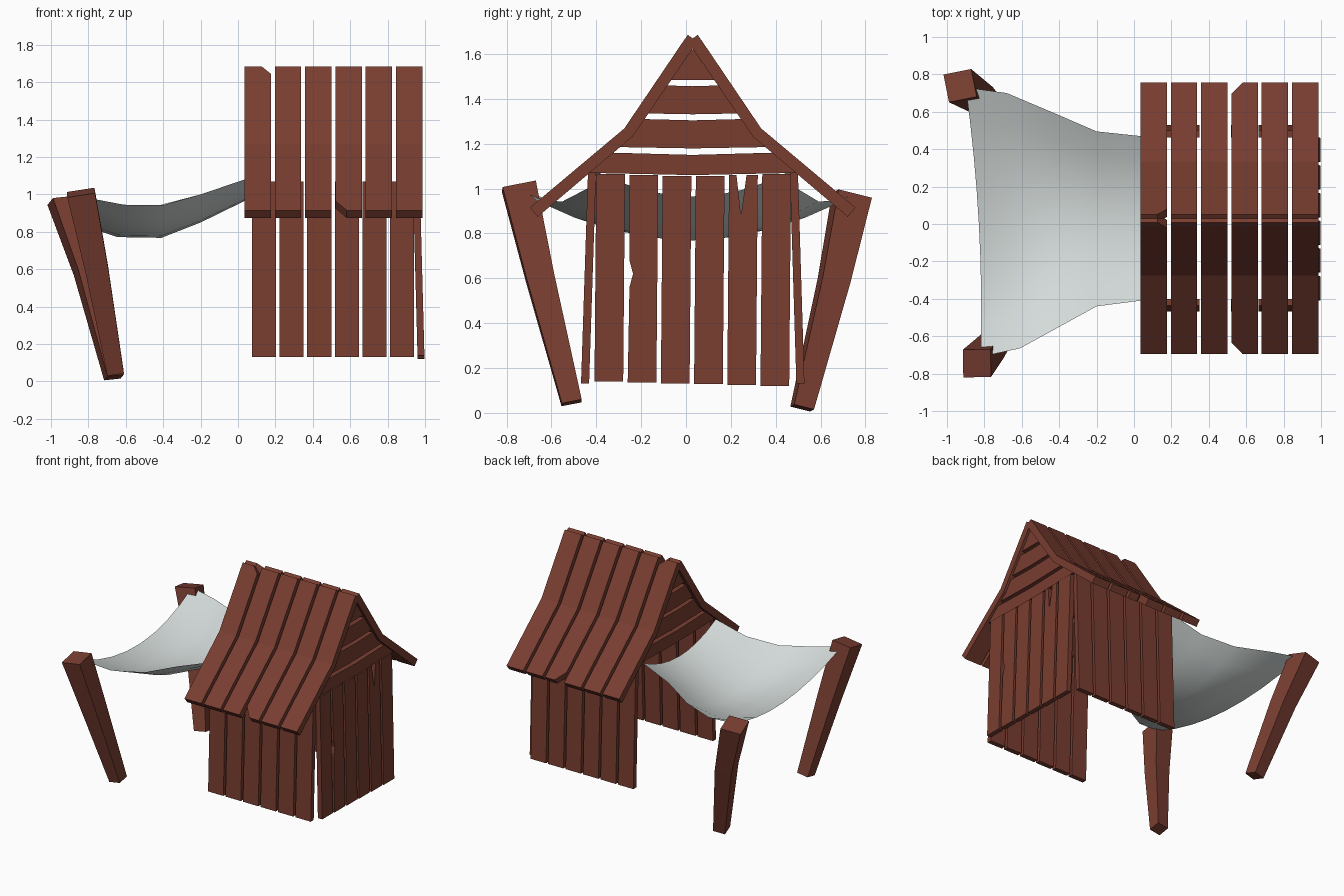
import bpy, bmesh
from mathutils import Vector

if "Cube" in bpy.data.objects:
    bpy.data.objects.remove(bpy.data.objects["Cube"])


def material(name, rgb):
    m = bpy.data.materials.new(name)
    m.diffuse_color = (*rgb, 1)
    m.use_nodes = True
    m.node_tree.nodes["Principled BSDF"].inputs["Base Color"].default_value = m.diffuse_color
    return m


WOOD = material("reddish_brown_wood", (0.19, 0.047, 0.03))
CLOTH = material("pale_grey_cloth", (0.66, 0.71, 0.70))


def finish(bm, name, mat):
    bmesh.ops.recalc_face_normals(bm, faces=bm.faces)
    me = bpy.data.meshes.new(name)
    bm.to_mesh(me)
    bm.free()
    me.materials.append(mat)
    ob = bpy.data.objects.new(name, me)
    bpy.context.collection.objects.link(ob)
    return ob


def loft(bm, rings):
    """Closed solid through rings of equal vertex count."""
    vs = [[bm.verts.new(p) for p in r] for r in rings]
    n = len(vs[0])
    for a, b in zip(vs, vs[1:]):
        for i in range(n):
            j = (i + 1) % n
            bm.faces.new((a[i], a[j], b[j], b[i]))
    bm.faces.new(vs[0])
    bm.faces.new(vs[-1])


def board(bm, outline, place, thick):
    """Flat board: 2D outline placed in space, thickened along a vector."""
    a = [Vector(place(u, v)) for u, v in outline]
    loft(bm, [a, [p + Vector(thick) for p in a]])


CY = 0.03  # house centre line in y

# roof: six bent planks on each slope, some with clipped corners
profile = [  # outer (d, z), inner (d, z), from ridge to eave
    ((0.022, 1.685), (-0.020, 1.655)),
    ((0.050, 1.645), (0.008, 1.612)),
    ((0.305, 1.268), (0.268, 1.232)),
    ((0.665, 0.966), (0.630, 0.926)),
    ((0.726, 0.915), (0.691, 0.874)),
]
for side, name in ((-1, "front"), (1, "back")):
    bm = bmesh.new()
    for k in range(6):
        x0 = 0.035 + k * 0.162
        x1 = x0 + 0.141
        rings = []
        for i, (o, n) in enumerate(profile):
            a = x0 + (0.06 if k == 3 and i == 4 else 0)
            b = x1 - (0.05 if k == 0 and i == 0 else 0)
            rings.append([(a, CY + side * o[0], o[1]), (b, CY + side * o[0], o[1]),
                          (b, CY + side * n[0], n[1]), (a, CY + side * n[0], n[1])])
        loft(bm, rings)
    finish(bm, name + "_roof_planks", WOOD)

# side walls: six upright planks each, leaning slightly outward at the foot
for side, name, top, foot in ((-1, "front", -0.401, -0.432), (1, "back", 0.463, 0.492)):
    bm = bmesh.new()
    for k in range(6):
        x0 = 0.075 + k * 0.1475
        x1 = x0 + 0.129
        outline = [(x0, 0.13), (x1, 0.13), (x1, 1.07), (x0, 1.07)]
        board(bm, outline,
              lambda u, v: (u, foot + (top - foot) * (v - 0.13) / 0.94, v),
              (0, side * 0.036, 0))
    finish(bm, name + "_wall_planks", WOOD)

# right end wall, with a split at the top of one plank and a nick in another
bm = bmesh.new()
for k in range(6):
    y0 = -0.40 + k * 0.148
    y1 = y0 + 0.128
    zb = 0.14 - 0.004 * k
    zt = 1.055 + 0.004 * abs(k - 2.5)
    outline = [(y0 - 0.008, zb), (y1 - 0.008, zb), (y1, zt)]
    if k == 4:
        outline += [(0.27, zt), (0.245, 0.88), (0.225, zt)]
    outline.append((y0, zt))
    if k == 1:
        outline += [(y0, 0.68), (y0 + 0.016, 0.62), (y0, 0.56)]
    board(bm, outline, lambda u, v: (0.96 - 0.025 * (v - 0.13) / 0.93, u, v), (0.037, 0, 0))
finish(bm, "end_wall_planks", WOOD)


# gables: level boards cut to the roof slope
def half_width(z):
    if z > 1.23:
        return max(0.0, (1.625 - z) * 0.27 / 0.39) + 0.012
    return 0.27 + (1.23 - z) * 0.42 / 0.355 + 0.012


rows = [(1.07, 1.16, 0.01), (1.185, 1.31, 0.006), (1.335, 1.46, 0.004), (1.485, 1.62, 0)]
for x, name in ((0.06, "left"), (0.93, "right")):
    bm = bmesh.new()
    for z0, z1, sag in rows:
        zs = [z0, 1.23, z1] if z0 < 1.23 < z1 else [z0, z1]
        right = [(CY + half_width(z), z) for z in zs]
        left = [(CY - half_width(z), z) for z in reversed(zs)]
        outline = right + [(CY, z1 - sag)] + left + [(CY, z0 - sag)]
        board(bm, outline, lambda u, v: (x, u, v), (0.036, 0, 0))
    finish(bm, name + "_gable_boards", WOOD)


# canopy posts: square, tapered to the foot, leaning outward
def post(name, stations, top_tilt, turn):
    bm = bmesh.new()
    rings = []
    for (c, w, tilt) in zip(stations, (0.088, 0.122, 0.148), (top_tilt, top_tilt, top_tilt)):
        ring = []
        for sx, sy in ((-1, -1), (1, -1), (1, 1), (-1, 1)):
            dx, dy = sx * w / 2 - turn * sy * w / 2, sy * w / 2 + turn * sx * w / 2
            ring.append((c[0] + dx, c[1] + dy, c[2] + tilt[0] * dx + tilt[1] * dy))
        rings.append(ring)
    loft(bm, rings)
    finish(bm, name, WOOD)


post("front_post", [(-0.655, -0.51, 0.045), (-0.755, -0.65, 0.6), (-0.84, -0.745, 1.01)],
     (0.15, 0.2), 0.02)
post("back_post", [(-0.663, 0.518, 0.022), (-0.805, 0.66, 0.59), (-0.93, 0.74, 0.97)],
     (0.15, -0.22), 0.2)

# canopy cloth: sagging sheet between the house and the posts
stations = [  # front edge point, back edge point, mid-span height
    ((-0.82, -0.71, 0.985), (-0.90, 0.73, 0.97), 0.835),
    ((-0.61, -0.665, 0.945), (-0.68, 0.70, 0.945), 0.772),
    ((-0.40, -0.55, 0.943), (-0.42, 0.59, 0.943), 0.768),
    ((-0.20, -0.44, 1.00), (-0.20, 0.495, 1.00), 0.85),
    ((0.035, -0.41, 1.08), (0.035, 0.47, 1.08), 0.965),
]
N = 8
bm = bmesh.new()
grid = []
for f, b, mid in stations:
    f, b = Vector(f), Vector(b)
    line = []
    for i in range(N + 1):
        t = i / N
        p = f.lerp(b, t)
        bow = 1 - (2 * t - 1) ** 2
        p.z -= ((f.z + b.z) / 2 - mid) * bow
        if f.x < -0.8:
            p.x += 0.03 * bow
        line.append(bm.verts.new(p))
    grid.append(line)
for r, s in zip(grid, grid[1:]):
    for i in range(N):
        bm.faces.new((r[i], s[i], s[i + 1], r[i + 1])).smooth = True
cloth = finish(bm, "canopy_cloth", CLOTH)
if cloth.data.polygons[0].normal.z < 0:
    cloth.data.flip_normals()
